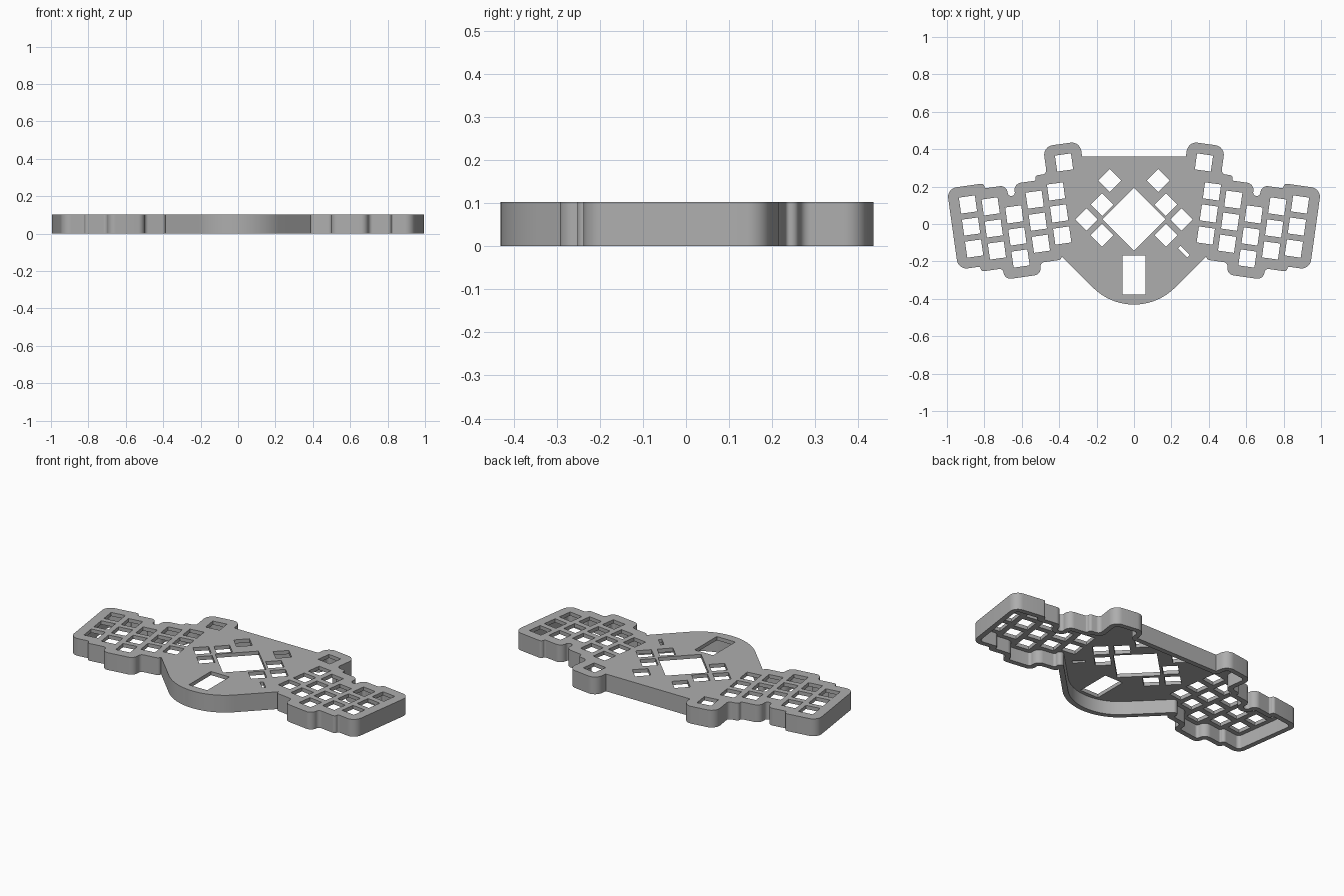
import bpy, bmesh, math
from mathutils import Vector

if "Cube" in bpy.data.objects:
    bpy.data.objects.remove(bpy.data.objects["Cube"])

HEIGHT, PLATE, WALL = 0.103, 0.022, 0.03   # case height, plate and wall thickness
PITCH, HALF, KEY = 0.119, 0.1, 0.0865      # key spacing, margin round a key, key hole
TILT = math.radians(8)
THUMB = Vector((-0.374, 0.329))            # left thumb key
U = Vector((math.cos(TILT), math.sin(TILT)))
V = Vector((-U.y, U.x))


def on_left(u, v):
    """Point in the tilted frame of the left hand."""
    return THUMB + U * u + V * v


def mirror(p):
    return Vector((-p.x, p.y))


def rect(c, w, h, angle):
    ca, sa = math.cos(angle), math.sin(angle)
    return [Vector((c.x + x * ca - y * sa, c.y + x * sa + y * ca))
            for x, y in ((-w/2, -h/2), (w/2, -h/2), (w/2, h/2), (-w/2, h/2))]


def cross(a, b):
    return a.x * b.y - a.y * b.x


def inset(corners, d):
    """Move every edge of a counter-clockwise outline inwards by d."""
    out, n = [], len(corners)
    for i, (p, r) in enumerate(corners):
        a = (p - corners[i-1][0]).normalized()
        b = (corners[(i+1) % n][0] - p).normalized()
        na, nb = Vector((-a.y, a.x)), Vector((-b.y, b.x))
        convex = cross(a, b) > 0
        out.append((p + (na + nb) * (d / (1 + na.dot(nb))),
                    max(r - d, 0) if convex else r + d))
    return out


def rounded(corners):
    """Replace each corner by an arc, shrunk where edges are short."""
    n, info = len(corners), []
    for i, (p, r) in enumerate(corners):
        a = (p - corners[i-1][0]).normalized()
        b = (corners[(i+1) % n][0] - p).normalized()
        turn = math.atan2(cross(a, b), a.dot(b))
        info.append((p, a, b, turn, r * math.tan(abs(turn) / 2)))
    pts = []
    for i, (p, a, b, turn, t) in enumerate(info):
        scale = 1
        for q in (info[i-1], info[(i+1) % n]):
            if t + q[4] > 0:
                scale = min(scale, 0.97 * (p - q[0]).length / (t + q[4]))
        t *= scale
        if t < 0.001:
            pts.append(p)
            continue
        radius = t / math.tan(abs(turn) / 2)
        side = 1 if turn > 0 else -1
        start = p - a * t
        centre = start + Vector((-a.y, a.x)) * radius * side
        steps = 32 if radius > 0.2 else 10
        arm = start - centre
        for k in range(steps + 1):
            ang = turn * k / steps
            c, s = math.cos(ang), math.sin(ang)
            pts.append(centre + Vector((arm.x*c - arm.y*s, arm.x*s + arm.y*c)))
    return pts


# Top key of each column, inner to outer, in the tilted frame
columns = [(-0.064 - i * PITCH, v)
           for i, v in enumerate((-0.1475, -0.175, -0.238, -0.178, -0.151))]

# Left half of the outline: thumb bump, column tops, then column bottoms
R, RC = 0.052, 0.03
local = [(HALF, 0.0173, 0), (HALF, HALF, R), (-HALF, HALF, R),
         (-HALF, columns[0][1] + HALF, RC)]
for (u0, v0), (u1, v1) in zip(columns, columns[1:]):
    u, first = (u0 - HALF, R) if v0 > v1 else (u1 + HALF, RC)
    local += [(u, v0 + HALF, first), (u, v1 + HALF, R + RC - first)]
u, v = columns[-1]
low = 2 * PITCH + HALF
local += [(u - HALF, v + HALF, R), (u - HALF, v - low, R)]
outer_cols = columns[:0:-1]
for (u0, v0), (u1, v1) in zip(outer_cols, outer_cols[1:]):
    u, first = (u0 + HALF, R) if v0 < v1 else (u1 - HALF, RC)
    local += [(u, v0 - low, first), (u, v1 - low, R + RC - first)]
local += [(columns[1][0] + HALF, columns[1][1] - low, R),
          (columns[1][0] + HALF, -0.494, 0)]

left = [(on_left(u, v), r) for u, v, r in local]
nose = [(Vector((0, -0.559)), 0.31)]       # large rounded front
outline = left + nose + [(mirror(p), r) for p, r in reversed(left)]
outer = rounded(outline)
inner = rounded(inset(outline, WALL))

# Openings: key holes, button diamonds, screen, front window and slot
holes = []
keys = [THUMB] + [on_left(u, v - k * PITCH) for u, v in columns for k in range(3)]
for p in keys:
    holes += [rect(p, KEY, KEY, TILT), rect(mirror(p), KEY, KEY, -TILT)]
for x, y in ((0.13, 0.233), (0.171, 0.104), (0.254, 0.024), (0.171, -0.06)):
    for s in (-1, 1):
        holes.append(rect(Vector((s * x, y)), KEY, KEY, math.pi / 4))
holes.append(rect(Vector((0, 0.025)), 0.237, 0.237, math.pi / 4))
holes.append(rect(Vector((0, -0.273)), 0.122, 0.209, 0))
holes.append(rect(Vector((0.267, -0.147)), 0.07, 0.019, -math.pi / 4))

# Case shell: plate on top, walls round the edge, open underneath
bm = bmesh.new()


def tube(points, z0, z1):
    """Wall between two heights; returns its lower and upper edge loops."""
    n = len(points)
    rings = [[bm.verts.new((p.x, p.y, z)) for p in points] for z in (z0, z1)]
    for i in range(n):
        j = (i + 1) % n
        bm.faces.new((rings[0][i], rings[0][j], rings[1][j], rings[1][i]))
    return [[bm.edges.get((r[i], r[(i + 1) % n])) for i in range(n)] for r in rings]


def fill(loops, z):
    bmesh.ops.triangle_fill(bm, edges=[e for l in loops for e in l],
                            use_beauty=True, use_dissolve=False, normal=(0, 0, z))


under = HEIGHT - PLATE
outer_low, outer_top = tube(outer, 0, HEIGHT)
inner_low, inner_top = tube(inner, 0, under)
cuts = [tube(h, under, HEIGHT) for h in holes]
fill([outer_low, inner_low], -1)
fill([inner_top] + [c[0] for c in cuts], -1)
fill([outer_top] + [c[1] for c in cuts], 1)
bmesh.ops.recalc_face_normals(bm, faces=bm.faces[:])

mesh = bpy.data.meshes.new("keyboard_case")
bm.to_mesh(mesh)
bm.free()
case = bpy.data.objects.new("keyboard_case", mesh)
bpy.context.collection.objects.link(case)
grey = bpy.data.materials.new("grey_plastic")
grey.diffuse_color = (0.42, 0.42, 0.42, 1)
grey.use_nodes = True
grey.node_tree.nodes["Principled BSDF"].inputs["Base Color"].default_value = grey.diffuse_color
mesh.materials.append(grey)
bpy.context.view_layer.objects.active = case
case.select_set(True)
bpy.ops.object.shade_smooth_by_angle(angle=math.radians(30))
